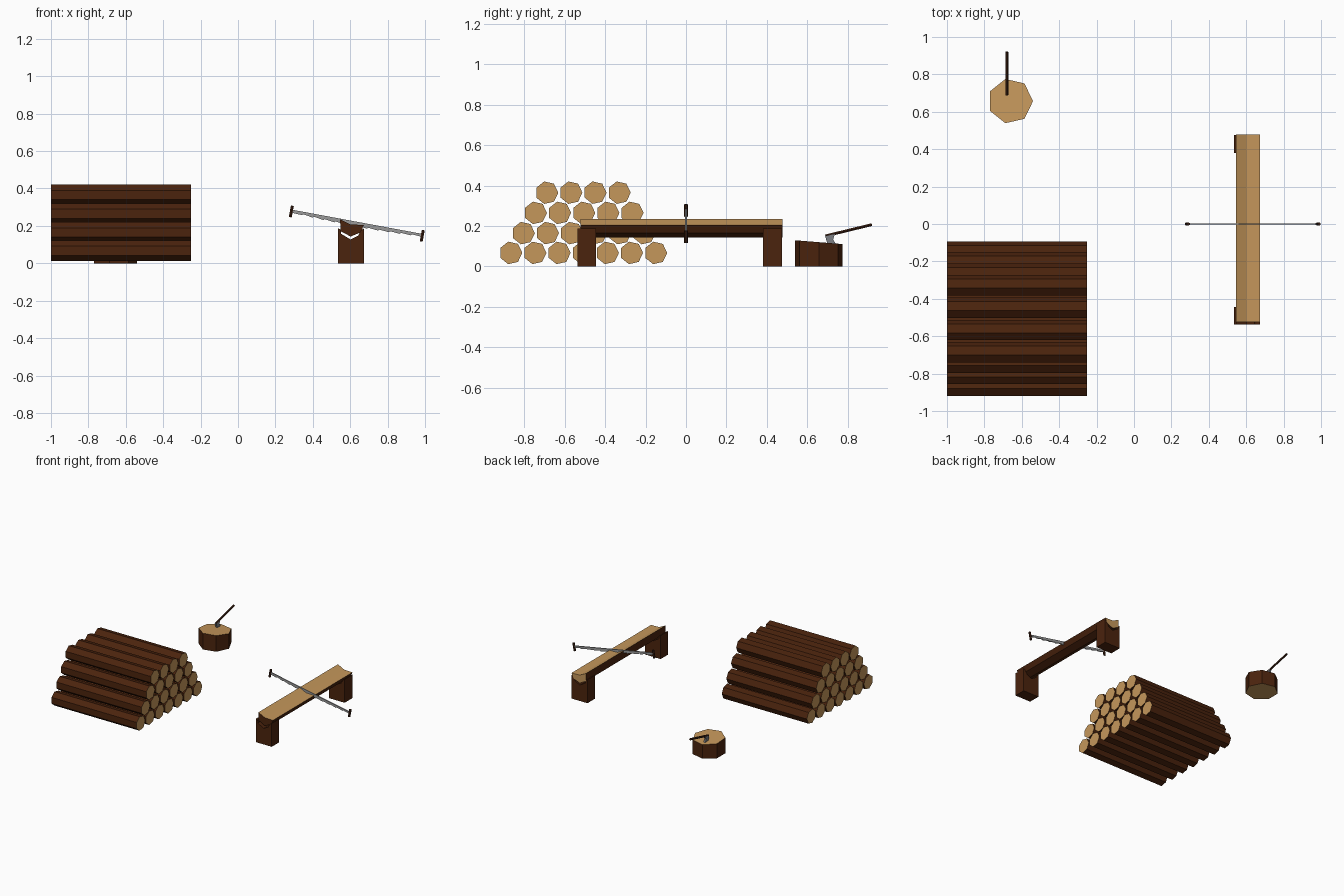
import bpy, math
from mathutils import Vector

if "Cube" in bpy.data.objects:
    bpy.data.objects.remove(bpy.data.objects["Cube"])


def mat(name, rgb):
    m = bpy.data.materials.new(name)
    m.diffuse_color = (*rgb, 1)
    m.use_nodes = True
    m.node_tree.nodes["Principled BSDF"].inputs["Base Color"].default_value = m.diffuse_color
    return m


BARK = mat("bark brown", (0.070, 0.017, 0.004))
CUT = mat("cut wood tan", (0.56, 0.31, 0.105))
HANDLE = mat("handle brown", (0.045, 0.013, 0.005))
STEEL = mat("saw steel", (0.32, 0.32, 0.32))
IRON = mat("axe iron", (0.20, 0.21, 0.23))


def prism(name, bottom, top, mats, end_mats=(0, 0)):
    """Solid between two matching loops; end_mats gives the cap materials."""
    n = len(bottom)
    faces = [(i, (i + 1) % n, n + (i + 1) % n, n + i) for i in range(n)]
    faces += [tuple(range(n))[::-1], tuple(range(n, 2 * n))]
    me = bpy.data.meshes.new(name)
    me.from_pydata([tuple(v) for v in bottom + top], [], faces)
    for m in mats:
        me.materials.append(m)
    me.polygons[n].material_index = end_mats[0]
    me.polygons[n + 1].material_index = end_mats[1]
    ob = bpy.data.objects.new(name, me)
    bpy.context.collection.objects.link(ob)
    return ob


def along_y(name, prof, y0, y1, mats, ends=(0, 0)):
    """Extrude a clockwise x-z profile from y0 to y1."""
    return prism(name, [(x, y0, z) for x, z in prof],
                 [(x, y1, z) for x, z in prof], mats, ends)


def rod(name, a, b, r, m, sides=6):
    a, b = Vector(a), Vector(b)
    q = (b - a).to_track_quat('Z', 'Y')
    ring = [q @ Vector((r * math.cos(i * math.tau / sides),
                        r * math.sin(i * math.tau / sides), 0)) for i in range(sides)]
    return prism(name, [a + v for v in ring], [b + v for v in ring], [m])


def heptagon(r):
    return [(r * math.cos(i * math.tau / 7), r * math.sin(i * math.tau / 7)) for i in range(7)]


# log pile: rows of seven-sided logs
for row, (count, y0, z0) in enumerate([(7, -0.867, 0.067), (6, -0.805, 0.165),
                                       (5, -0.745, 0.265), (4, -0.689, 0.365)]):
    for i in range(count):
        y = y0 + i * 0.1195
        ring = [(y + a, z0 + b) for a, b in heptagon(0.057)]
        prism(f"log_{row}_{i}", [(-1, a, b) for a, b in ring],
              [(-0.25, a, b) for a, b in ring], [BARK, CUT], (1, 1))

# chopping block with a slightly sloping top
ring = [(-0.661 + a, 0.657 + b) for a, b in heptagon(0.121)]
prism("chopping_block", [(a, b, 0) for a, b in ring],
      [(a, b, 0.12 - 0.08 * (b - 0.657)) for a, b in ring], [BARK, CUT], (1, 1))

# axe stuck in the block
head = [(0.688, 0.152), (0.702, 0.103), (0.745, 0.103), (0.728, 0.135), (0.738, 0.163)]
prism("axe_head", [(-0.687, a, b) for a, b in head],
      [(-0.673, a, b) for a, b in head], [IRON])
rod("axe_handle", (-0.68, 0.69, 0.151), (-0.68, 0.92, 0.207), 0.008, HANDLE)

# split beam: hollowed sawn top, bark below
beam_profile = [(0.546, 0.235), (0.548, 0.172), (0.602, 0.143), (0.655, 0.165),
                (0.674, 0.205), (0.602, 0.207)][::-1]
beam = along_y("beam", beam_profile, -0.523, 0.478, [BARK, CUT], (0, 1))

for p in list(beam.data.polygons)[:6]:      # sawn top faces
    zs = [beam.data.vertices[v].co.z for v in p.vertices]
    if min(zs) > 0.2:
        p.material_index = 1

# two notched supports
support = [(0.535, 0), (0.535, 0.187), (0.55, 0.18), (0.552, 0.157), (0.602, 0.127),
           (0.643, 0.148), (0.655, 0.175), (0.674, 0.187), (0.674, 0)][::-1]
for name, y0, y1 in (("front_support", -0.538, -0.445), ("back_support", 0.38, 0.476)):
    along_y(name, support, y0, y1, [BARK])

# two-handled saw: straight back, toothed lower edge
start, end = Vector((0.285, 0, 0.277)), Vector((0.985, 0, 0.147))
d = (end - start).normalized()
up = Vector((-d.z, 0, d.x))
length = (end - start).length
edge = []
N = 12
for i in range(N + 1):
    t = i / N
    depth = 0.006 + 0.011 * math.sin(math.pi * t)
    for k in ((depth, depth - 0.006) if 0 < i < N else (depth,)):
        edge.append(start + d * (t * length + (0.004 if k < depth else 0)) - up * k)
loop = edge + [end + up * 0.010, (start + end) / 2 + up * 0.010, start + up * 0.010]
saw = [(p.x, p.z) for p in loop]
along_y("saw_blade", saw, -0.004, 0.004, [STEEL])
for name, p in (("saw_handle_left", start), ("saw_handle_right", end)):
    rod(name, p - up * 0.031, p + up * 0.031, 0.009, HANDLE)

# make all normals point outward
import bmesh
for ob in bpy.context.collection.objects:
    bm = bmesh.new()
    bm.from_mesh(ob.data)
    bmesh.ops.recalc_face_normals(bm, faces=bm.faces)
    bm.to_mesh(ob.data)
    bm.free()
